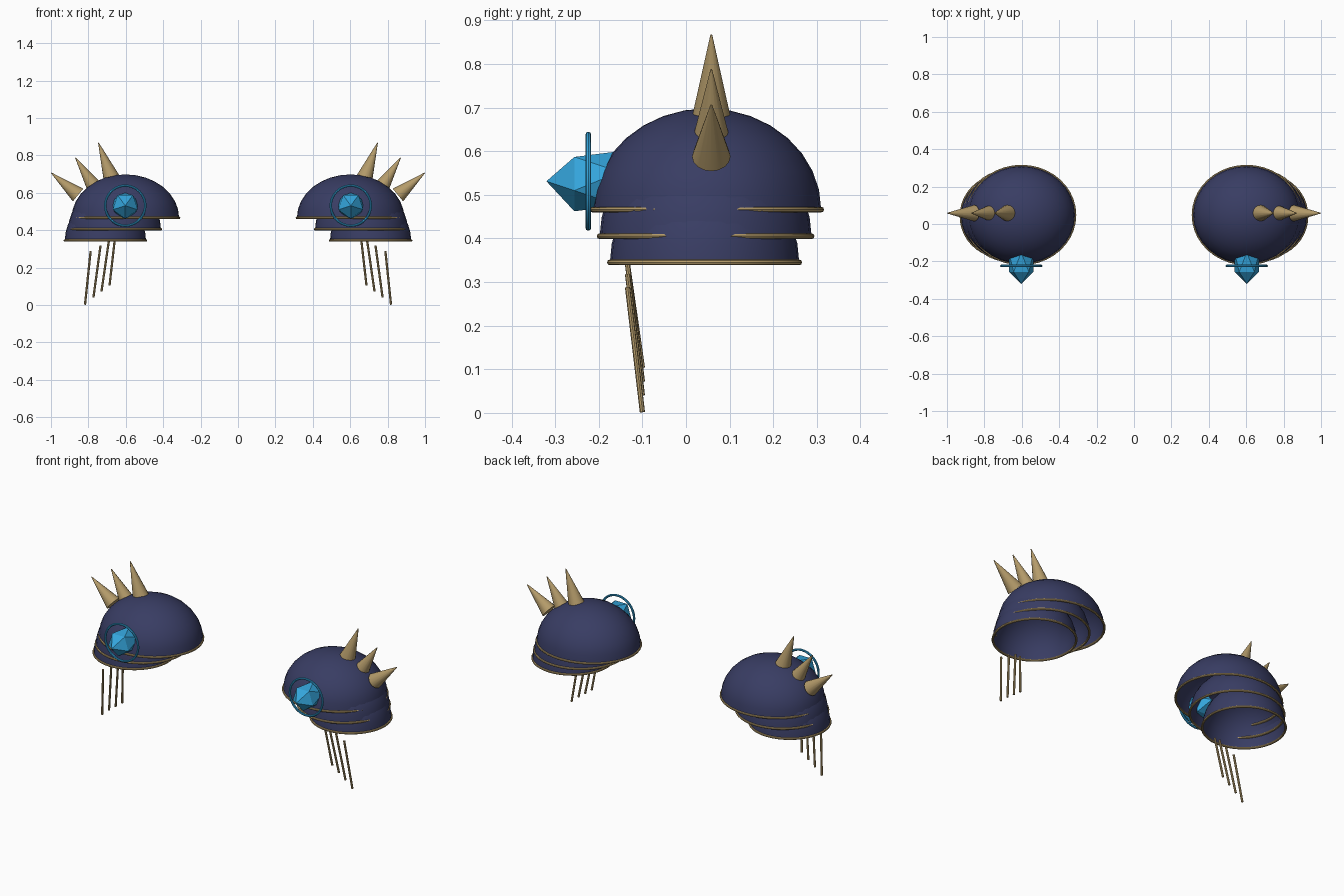
import bpy, bmesh, math
from mathutils import Matrix, Vector

if "Cube" in bpy.data.objects:
    bpy.data.objects.remove(bpy.data.objects["Cube"])


def material(name, rgb):
    m = bpy.data.materials.new(name)
    m.diffuse_color = (*rgb, 1)
    m.use_nodes = True
    m.node_tree.nodes["Principled BSDF"].inputs["Base Color"].default_value = m.diffuse_color
    return m


NAVY = material("navy_plate", (0.040, 0.046, 0.125))
GOLD = material("gold_trim", (0.46, 0.33, 0.145))
CYAN = material("cyan_crystal", (0.035, 0.38, 0.72))


def make(name, bm, mat, smooth=True):
    """Turn a bmesh in world space into an object mirrored to the other shoulder."""
    me = bpy.data.meshes.new(name)
    bm.to_mesh(me)
    bm.free()
    me.materials.append(mat)
    ob = bpy.data.objects.new(name, me)
    bpy.context.collection.objects.link(ob)
    if smooth:
        bpy.context.view_layer.objects.active = ob
        ob.select_set(True)
        bpy.ops.object.shade_smooth_by_angle(angle=math.radians(40))
        ob.select_set(False)
    ob.modifiers.new("other_shoulder", 'MIRROR').use_mirror_merge = False
    return ob


def dome(name, centre, half):
    """Open half ellipsoid."""
    bm = bmesh.new()
    bmesh.ops.create_uvsphere(bm, u_segments=32, v_segments=16, radius=1)
    low = [v for v in bm.verts if v.co.z < -0.01]
    bmesh.ops.delete(bm, geom=low, context='VERTS')
    bmesh.ops.transform(bm, verts=bm.verts,
                        matrix=Matrix.Translation(centre) @ Matrix.Diagonal((*half, 1)))
    make(name, bm, NAVY)


def ring(name, centre, u, v, minor, mat, segs=40, sides=8):
    """Elliptical tube spanned by the half-axis vectors u and v."""
    u, v, centre = Vector(u), Vector(v), Vector(centre)
    n = u.cross(v).normalized()
    bm = bmesh.new()
    loops = []
    for i in range(segs):
        a = 2 * math.pi * i / segs
        arm = u * math.cos(a) + v * math.sin(a)
        out = arm.normalized()
        loops.append([bm.verts.new(centre + arm + minor * (
            out * math.cos(b) + n * math.sin(b)))
            for b in (2 * math.pi * j / sides for j in range(sides))])
    for i in range(segs):
        p, q = loops[i], loops[(i + 1) % segs]
        for j in range(sides):
            k = (j + 1) % sides
            bm.faces.new((p[j], q[j], q[k], p[k]))
    bmesh.ops.recalc_face_normals(bm, faces=bm.faces)
    make(name, bm, mat)


def taper(name, start, end, r1, r2, sides):
    """Cone or rod running from start to end."""
    start, end = Vector(start), Vector(end)
    axis = end - start
    bm = bmesh.new()
    bmesh.ops.create_cone(bm, cap_ends=True, segments=sides, radius1=r1,
                          radius2=r2, depth=axis.length)
    rot = axis.to_track_quat('Z', 'Y').to_matrix().to_4x4()
    bmesh.ops.transform(bm, verts=bm.verts,
                        matrix=Matrix.Translation((start + end) / 2) @ rot)
    make(name, bm, GOLD)


# Three overlapping shoulder plates, each with a gold rim
plates = [("upper", (0.602, 0.048, 0.466), (0.287, 0.262, 0.232)),
          ("middle", (0.660, 0.045, 0.405), (0.248, 0.243, 0.225)),
          ("lower", (0.709, 0.0425, 0.345), (0.217, 0.217, 0.220))]
for label, c, h in plates:
    dome(label + "_plate", c, h)
    ring(label + "_rim", c, (h[0], 0, 0), (0, h[1], 0), 0.0065, GOLD)

# Three spikes fanning outward
spikes = [((0.675, 0.058, 0.675), (0.746, 0.058, 0.867), 0.045),
          ((0.776, 0.058, 0.643), (0.869, 0.058, 0.787), 0.039),
          ((0.855, 0.058, 0.588), (0.998, 0.058, 0.706), 0.044)]
for i, (base, tip, r) in enumerate(spikes, 1):
    taper(f"spike_{i}", base, tip, r, 0.002, 16)

# Faceted crystal with its halo on the front
bm = bmesh.new()
bmesh.ops.create_icosphere(bm, subdivisions=1, radius=1)
for v in bm.verts:
    x, y, z = v.co
    v.co = (0.603 + 0.077 * y, -0.204 + 0.116 * z, 0.531 + 0.077 * x)
bmesh.ops.recalc_face_normals(bm, faces=bm.faces)
make("crystal", bm, CYAN, smooth=False)
ring("crystal_halo", (0.603, -0.224, 0.531), (0.107, 0, 0), (0, 0, 0.107), 0.0065, CYAN)

# Hanging rods below the lower rim: top x, top z, bottom x, bottom z
rods = [(0.660, 0.340, 0.687, 0.104), (0.691, 0.340, 0.730, 0.072),
        (0.735, 0.318, 0.773, 0.040), (0.788, 0.288, 0.818, 0.002)]
for i, (x1, z1, x2, z2) in enumerate(rods, 1):
    taper(f"hanging_rod_{i}", (x1, -0.134, z1), (x2, -0.100, z2), 0.006, 0.006, 8)
